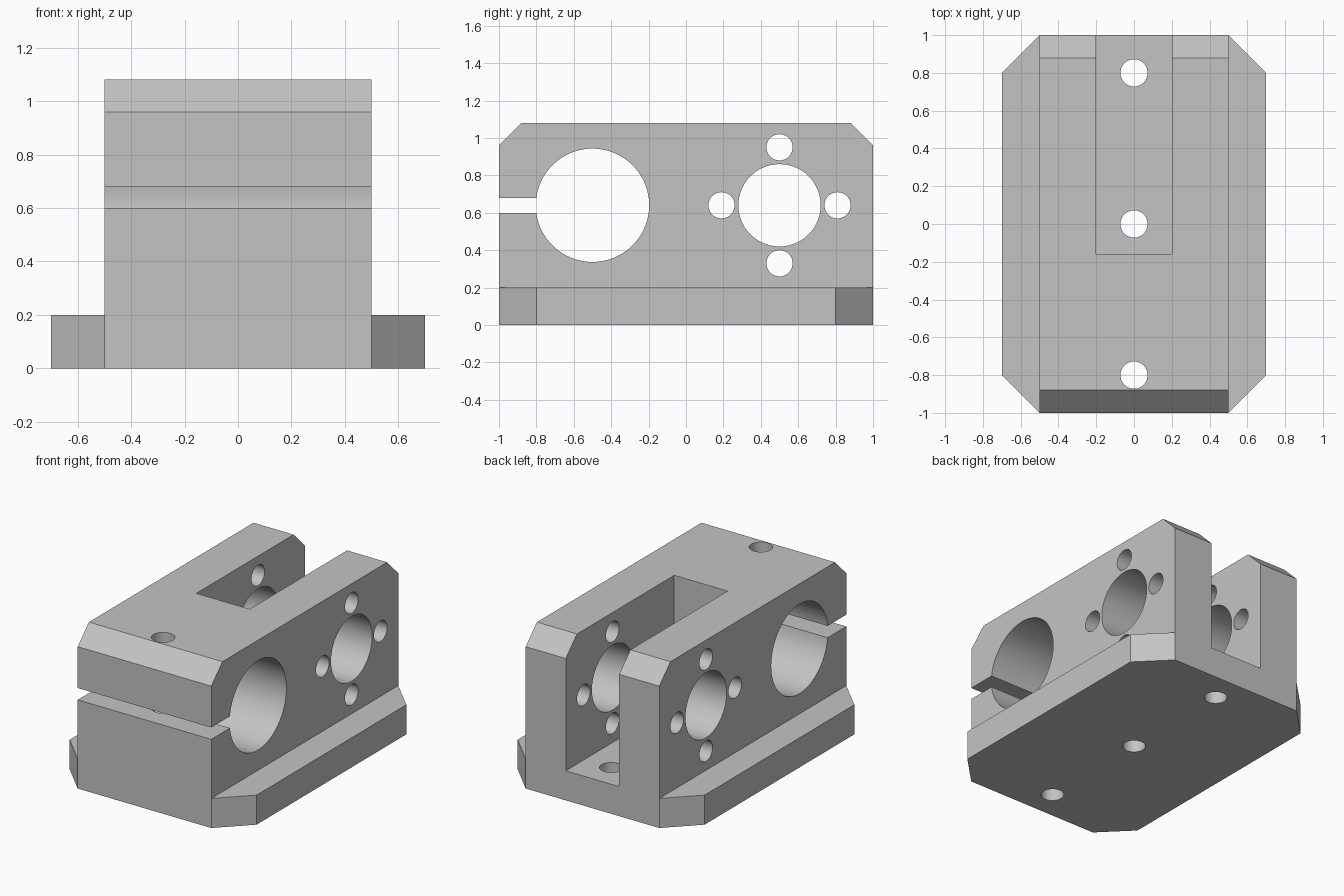
import bpy, bmesh, math
from mathutils import Matrix, Vector

if "Cube" in bpy.data.objects:
    bpy.data.objects.remove(bpy.data.objects["Cube"])

grey = bpy.data.materials.new("machined_grey")
grey.diffuse_color = (0.55, 0.55, 0.55, 1)
grey.use_nodes = True
grey.node_tree.nodes["Principled BSDF"].inputs["Base Color"].default_value = grey.diffuse_color


def finish(name, bm):
    bmesh.ops.recalc_face_normals(bm, faces=bm.faces)
    mesh = bpy.data.meshes.new(name)
    bm.to_mesh(mesh)
    bm.free()
    mesh.materials.append(grey)
    obj = bpy.data.objects.new(name, mesh)
    bpy.context.collection.objects.link(obj)
    return obj


def prism(name, points, offset):
    """Extrude a closed outline along offset."""
    bm = bmesh.new()
    face = bm.faces.new([bm.verts.new(p) for p in points])
    moved = bmesh.ops.extrude_face_region(bm, geom=[face])["geom"]
    bmesh.ops.translate(bm, vec=Vector(offset),
                        verts=[v for v in moved if isinstance(v, bmesh.types.BMVert)])
    return finish(name, bm)


def box(name, x0, x1, y0, y1, z0, z1):
    return prism(name, [(x0, y0, z0), (x1, y0, z0), (x1, y1, z0), (x0, y1, z0)], (0, 0, z1 - z0))


def drill(name, radius, centre, axis, sides=64):
    bm = bmesh.new()
    bmesh.ops.create_cone(bm, cap_ends=True, segments=sides,
                          radius1=radius, radius2=radius, depth=4)
    if axis == 'X':
        bmesh.ops.rotate(bm, verts=bm.verts, matrix=Matrix.Rotation(math.pi / 2, 3, 'Y'))
    bmesh.ops.translate(bm, verts=bm.verts, vec=Vector(centre))
    return finish(name, bm)


def combine(target, tool, operation):
    mod = target.modifiers.new(tool.name, 'BOOLEAN')
    mod.operation, mod.solver, mod.object = operation, 'EXACT', tool
    bpy.context.view_layer.objects.active = target
    bpy.ops.object.modifier_apply(modifier=mod.name)
    bpy.data.objects.remove(tool, do_unlink=True)


# Upright block with chamfered top ends
side = [(-1, 0), (1, 0), (1, 0.96), (0.88, 1.08), (-0.88, 1.08), (-1, 0.96)]
block = prism("clamp_block", [(-0.5, y, z) for y, z in side], (1, 0, 0))

# Foot plate with clipped corners, fused to the block
foot = [(-0.5, -1), (0.5, -1), (0.7, -0.8), (0.7, 0.8),
        (0.5, 1), (-0.5, 1), (-0.7, 0.8), (-0.7, -0.8)]
combine(block, prism("foot_plate", [(x, y, 0) for x, y in foot], (0, 0, 0.2)), 'UNION')

# Rear slot, clamp bore and clamp slit
combine(block, box("rear_slot", -0.2, 0.2, -0.16, 1.5, 0.2, 1.5), 'DIFFERENCE')
combine(block, drill("clamp_bore", 0.303, (0, -0.5, 0.64), 'X', 96), 'DIFFERENCE')
combine(block, box("clamp_slit", -1, 1, -1.5, -0.7, 0.6, 0.68), 'DIFFERENCE')

# Bearing bore with four bolt holes around it
combine(block, drill("bearing_bore", 0.22, (0, 0.5, 0.64), 'X', 80), 'DIFFERENCE')
for i in range(4):
    a = i * math.pi / 2
    centre = (0, 0.5 + 0.31 * math.cos(a), 0.64 + 0.31 * math.sin(a))
    combine(block, drill("bolt_hole", 0.07, centre, 'X', 48), 'DIFFERENCE')

# Vertical mounting holes
for y in (-0.8, 0, 0.8):
    combine(block, drill("mounting_hole", 0.072, (0, y, 0.5), 'Z', 48), 'DIFFERENCE')

# Smooth bores, sharp edges
block.select_set(True)
bpy.context.view_layer.objects.active = block
bpy.ops.object.shade_smooth_by_angle(angle=math.radians(30))
